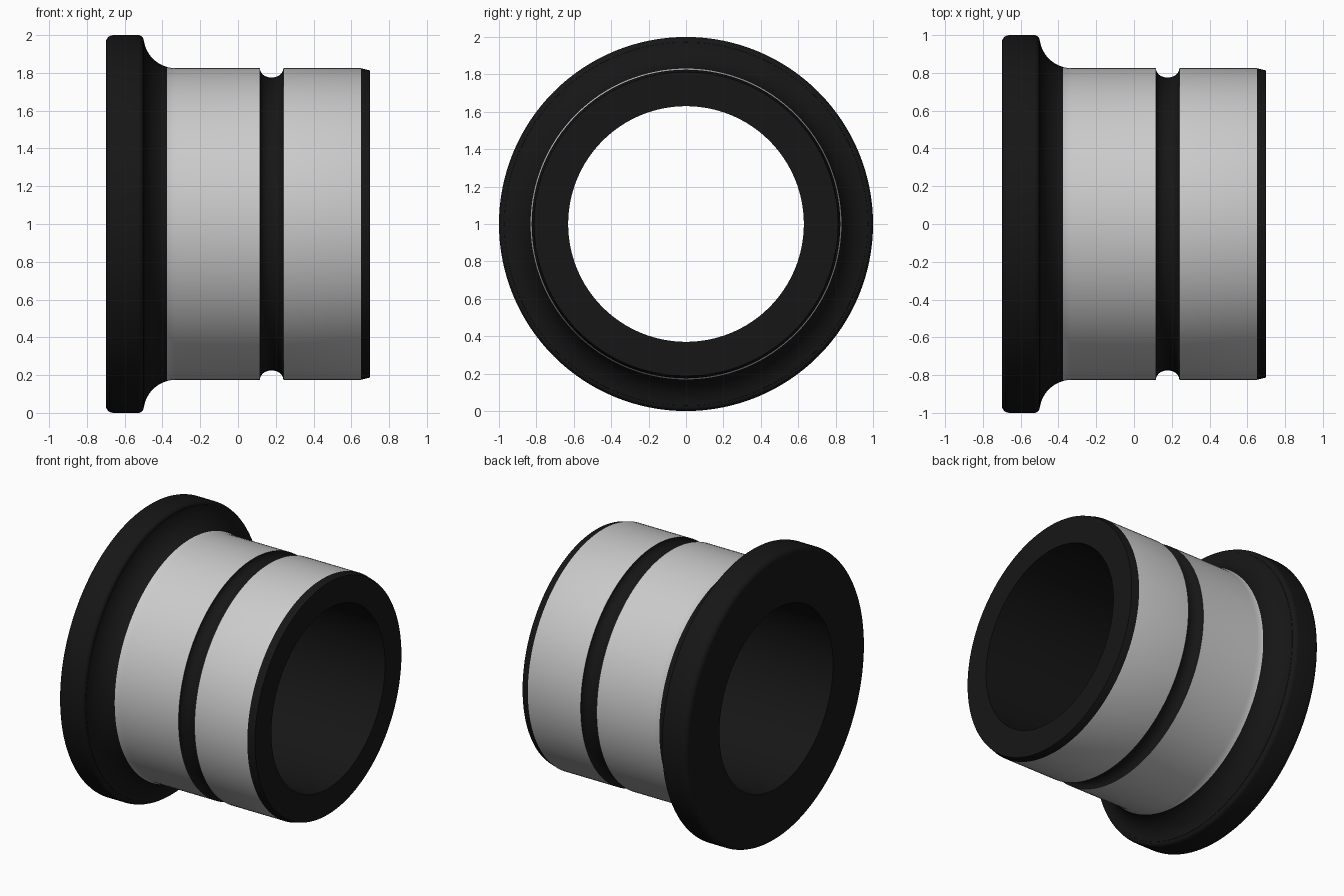
import bpy, math

if "Cube" in bpy.data.objects:
    bpy.data.objects.remove(bpy.data.objects["Cube"])

SEGMENTS = 128
BODY_R, BORE_R = 0.825, 0.63

dark = bpy.data.materials.new("dark_coating")
dark.diffuse_color = (0.008, 0.008, 0.008, 1)
dark.use_nodes = True
dark.node_tree.nodes["Principled BSDF"].inputs["Base Color"].default_value = dark.diffuse_color


def arc(cx, cr, rx, rr, a0, a1, n):
    """Points of an elliptical arc in the (x, radius) plane."""
    pts = []
    for i in range(n + 1):
        a = math.radians(a0 + (a1 - a0) * i / n)
        pts.append((cx + rx * math.cos(a), cr + rr * math.sin(a)))
    return pts


# Half section from bore, over the flange, along the body and back to the bore
c = 0.04
profile = [(-0.70, BORE_R)]
profile += arc(-0.70 + c, 1 - c, c, c, 180, 90, 6)            # flange outer edge
profile += arc(-0.50 - c * 0.7, 1 - c * 0.7, c * 0.7, c * 0.7, 90, 0, 6)
profile += arc(-0.33, 0.995, 0.17, 0.17, 188, 270, 16)        # neck fillet
profile += arc(0.178, BODY_R, 0.062, 0.05, 180, 360, 16)      # round groove
profile += [(0.65, BODY_R), (0.70, 0.812), (0.70, BORE_R)]    # end chamfer, face

# Revolve the section about the x axis at z = 1
n = len(profile)
verts, faces, slots = [], [], []
for s in range(SEGMENTS):
    t = 2 * math.pi * s / SEGMENTS
    verts += [(x, r * math.sin(t), 1 + r * math.cos(t)) for x, r in profile]
for s in range(SEGMENTS):
    a, b = s * n, (s + 1) % SEGMENTS * n
    for i in range(n):
        j = (i + 1) % n
        faces.append((a + i, b + i, b + j, a + j))
        (x0, r0), (x1, r1) = profile[i], profile[j]
        mid = (x0 + x1) / 2
        # Bare grey bands on the outside of the body, everything else dark
        bare = min(r0, r1) > 0.824 and max(r0, r1) < 0.84 and (
            -0.38 < mid < 0.116 or 0.24 < mid < 0.65)
        slots.append(0 if bare else 1)

mesh = bpy.data.meshes.new("flanged_bushing")
mesh.from_pydata(verts, [], faces)
mesh.materials.append(None)
mesh.materials.append(dark)
for poly, slot in zip(mesh.polygons, slots):
    poly.material_index = slot
obj = bpy.data.objects.new("flanged_bushing", mesh)
bpy.context.collection.objects.link(obj)

# Consistent outward normals
import bmesh
bm = bmesh.new()
bm.from_mesh(mesh)
bmesh.ops.recalc_face_normals(bm, faces=bm.faces)
bm.to_mesh(mesh)
bm.free()

bpy.context.view_layer.objects.active = obj
obj.select_set(True)
bpy.ops.object.shade_smooth_by_angle(angle=math.radians(25))
